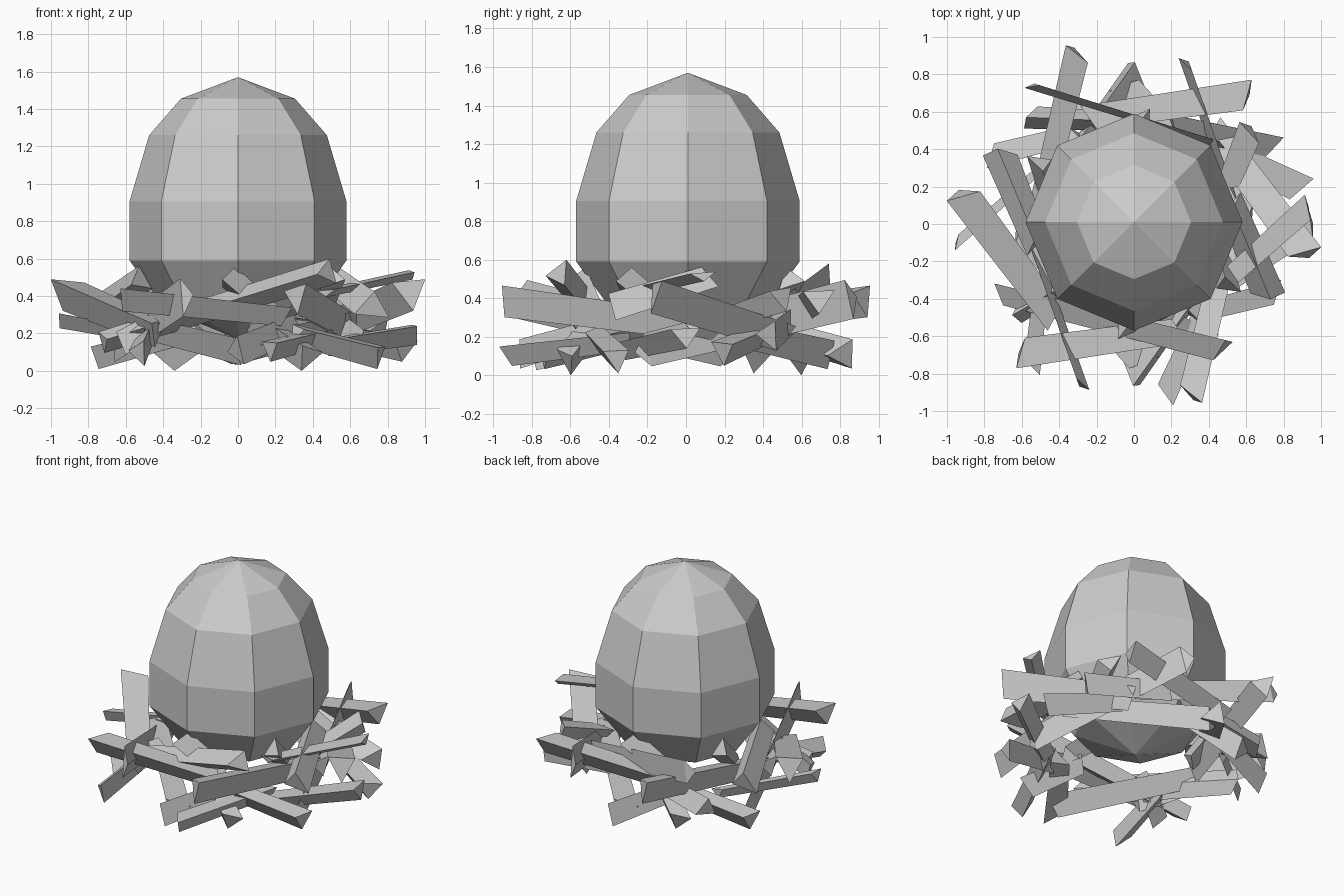
import bpy, bmesh, math
from mathutils import Vector, Matrix

cube = bpy.data.objects.get("Cube")
if cube:
    bpy.data.objects.remove(cube)

# One plain grey for egg and nest
grey = bpy.data.materials.new("stone_grey")
grey.use_nodes = True
grey.diffuse_color = (0.6, 0.6, 0.6, 1)
grey.node_tree.nodes["Principled BSDF"].inputs["Base Color"].default_value = (0.6, 0.6, 0.6, 1)


def add_object(name, bm):
    bmesh.ops.recalc_face_normals(bm, faces=bm.faces)
    mesh = bpy.data.meshes.new(name)
    bm.to_mesh(mesh)
    bm.free()
    mesh.materials.append(grey)
    obj = bpy.data.objects.new(name, mesh)
    bpy.context.collection.objects.link(obj)
    return obj


# Egg: eight-sided lathe of (radius, height) rings, closed by two points
def build_egg():
    rings = [(0.39, 0.33), (0.58, 0.59), (0.58, 0.905), (0.475, 1.26), (0.305, 1.455)]
    sides = 8
    bm = bmesh.new()
    loops = []
    for r, z in rings:
        loops.append([bm.verts.new((r * math.cos(math.tau * i / sides),
                                    r * math.sin(math.tau * i / sides) + 0.01, z))
                      for i in range(sides)])
    bottom = bm.verts.new((0, 0.01, 0.17))
    top = bm.verts.new((0, 0.01, 1.57))
    for i in range(sides):
        j = (i + 1) % sides
        for a, b in zip(loops, loops[1:]):
            bm.faces.new((a[i], a[j], b[j], b[i]))
        bm.faces.new((bottom, loops[0][j], loops[0][i]))
        bm.faces.new((top, loops[-1][i], loops[-1][j]))
    add_object("egg", bm)


# Twig: three-sided prism between two points, tapered, with slanted ends
def build_twig(name, start, end, width, height, roll, turned):
    a, b = Vector(start), Vector(end)
    if turned:
        spin = Matrix.Rotation(math.pi, 3, 'Z')
        a, b = spin @ a, spin @ b
    along = (b - a).normalized()
    side = along.cross(Vector((0, 0, 1))).normalized()
    up = side.cross(along)
    bm = bmesh.new()
    ends = []
    for point, scale, slant in ((a, 1.0, -0.04), (b, 0.85, 0.04)):
        ring = []
        for k in range(3):
            t = math.radians(roll) + math.tau * k / 3
            offset = side * math.cos(t) * width + up * math.sin(t) * height
            ring.append(bm.verts.new(point + offset * scale + along * slant * math.cos(t)))
        ends.append(ring)
    bm.faces.new(ends[0])
    bm.faces.new(ends[1][::-1])
    for k in range(3):
        n = (k + 1) % 3
        bm.faces.new((ends[0][k], ends[0][n], ends[1][n], ends[1][k]))
    add_object(name, bm)


# Paired twigs: each repeats half a turn around the nest
paired = [
    # start, end, half width, half height, roll
    ((0.28, 0.86, 0.41), (0.66, -0.22, 0.14), 0.03, 0.12, 0),
    ((0.31, -0.92, 0.41), (0.54, 0.04, 0.28), 0.08, 0.10, 40),
    ((-0.01, -0.82, 0.12), (0.28, -0.42, 0.24), 0.09, 0.09, 70),
    ((0.04, -0.74, 0.13), (-0.62, -0.04, 0.29), 0.09, 0.09, 20),
    ((-0.61, -0.69, 0.41), (0.24, -0.57, 0.32), 0.09, 0.08, 30),
    ((0.92, -0.16, 0.44), (0.43, 0.49, 0.23), 0.10, 0.11, 30),
    ((0.76, -0.36, 0.10), (0.30, -0.48, 0.22), 0.07, 0.08, 40),
    ((0.72, -0.38, 0.35), (0.52, 0.10, 0.50), 0.10, 0.09, 90),
    ((0.38, -0.62, 0.09), (0.08, -0.46, 0.29), 0.07, 0.09, 30),
    ((-0.06, -0.54, 0.51), (0.18, -0.44, 0.30), 0.07, 0.08, 90),
    ((0.50, -0.33, 0.51), (0.42, -0.05, 0.28), 0.07, 0.08, 90),
]
# Single twigs that fill the gaps
single = [
    ((0.17, -0.91, 0.13), (0.45, -0.30, 0.20), 0.07, 0.07, 30),
    ((0.48, -0.66, 0.54), (-0.72, -0.36, 0.17), 0.08, 0.08, 60),
    ((-0.54, 0.74, 0.52), (0.46, 0.43, 0.30), 0.025, 0.09, 0),
    ((0.76, 0.43, 0.22), (0.20, 0.55, 0.32), 0.08, 0.09, 60),
    ((0.93, 0.09, 0.53), (0.46, -0.33, 0.43), 0.07, 0.03, 30),
    ((0.95, 0.00, 0.22), (0.48, -0.32, 0.15), 0.08, 0.07, 30),
    ((0.89, 0.19, 0.14), (0.45, 0.40, 0.23), 0.09, 0.08, 30),
    ((-0.53, -0.77, 0.11), (-0.48, -0.30, 0.22), 0.06, 0.08, 60),
    ((-0.95, -0.10, 0.29), (-0.47, 0.32, 0.20), 0.03, 0.05, 30),
    ((-0.56, 0.57, 0.20), (-0.10, 0.55, 0.30), 0.07, 0.08, 90),
    ((-0.62, -0.47, 0.15), (-0.36, -0.32, 0.30), 0.07, 0.08, 90),
    ((0.62, 0.50, 0.42), (0.50, 0.20, 0.32), 0.08, 0.08, 30),
]

build_egg()
for number, twig in enumerate(paired):
    build_twig(f"nest_twig_{number}_a", *twig, False)
    build_twig(f"nest_twig_{number}_b", *twig, True)
for number, twig in enumerate(single):
    build_twig(f"loose_twig_{number}", *twig, False)

# Settle the nest so its lowest twig touches the ground
twigs = [o for o in bpy.data.objects if o.name.startswith(("nest_twig", "loose_twig"))]
low = min(v.co.z for o in twigs for v in o.data.vertices)
for o in twigs:
    o.data.transform(Matrix.Translation((0, 0, -low)))
